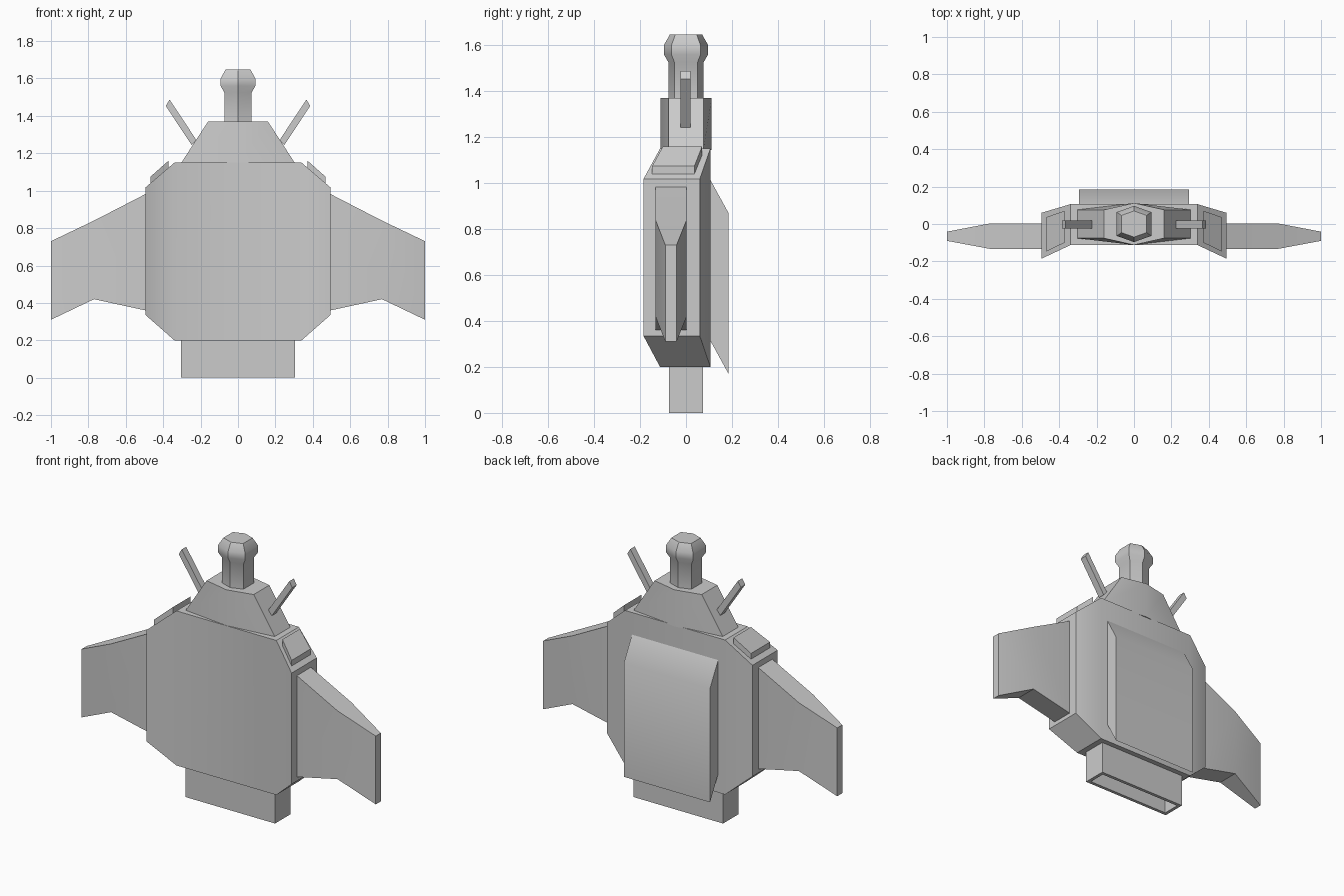
import bpy, bmesh, math

if "Cube" in bpy.data.objects:
    bpy.data.objects.remove(bpy.data.objects["Cube"])


def loft(name, rings, cap_start=True):
    """Skin a row of matching rings into a closed solid."""
    bm = bmesh.new()
    vs = [[bm.verts.new(p) for p in r] for r in rings]
    n = len(vs[0])
    for a, b in zip(vs, vs[1:]):
        for i in range(n):
            j = (i + 1) % n
            bm.faces.new((a[i], a[j], b[j], b[i]))
    if cap_start:
        bm.faces.new(vs[0][::-1])
    bm.faces.new(vs[-1])
    bmesh.ops.recalc_face_normals(bm, faces=bm.faces)
    me = bpy.data.meshes.new(name)
    bm.to_mesh(me)
    bm.free()
    ob = bpy.data.objects.new(name, me)
    bpy.context.collection.objects.link(ob)
    bpy.ops.object.select_all(action='DESELECT')
    ob.select_set(True)
    bpy.context.view_layer.objects.active = ob
    bpy.ops.object.shade_smooth_by_angle(angle=math.radians(30))
    return ob


def xring(x, y0, y1, z0, z1):
    return [(x, y0, z0), (x, y1, z0), (x, y1, z1), (x, y0, z1)]


def zring(hx, hy, z):
    return [(-hx, -hy, z), (hx, -hy, z), (hx, hy, z), (-hx, hy, z)]


def hexring(hx, hy, tip, z):
    return [(-hx, -hy, z), (0, -tip, z), (hx, -hy, z),
            (hx, hy, z), (0, tip, z), (-hx, hy, z)]


# Main hull with chamfered, forward-swept sides
mid, side = (-0.113, 0.106, 0.2, 1.15), (-0.185, 0.06, 0.335, 1.018)
loft("hull", [xring(-0.494, *side), xring(-0.34, *mid),
              xring(0.34, *mid), xring(0.494, *side)])

# Tapered collar on top
loft("collar", [hexring(0.306, 0.076, 0.112, 1.145), hexring(0.16, 0.076, 0.112, 1.37)])

# Neck and turret head
loft("turret", [hexring(s * 0.073, s * 0.05, s * 0.076, z) for s, z in
                [(1, 1.365), (1, 1.525), (1.27, 1.56), (1.27, 1.6), (0.92, 1.647)]])

# Back pack with slanted ends
profile = [(0.1, 0.325), (0.185, 0.17), (0.185, 0.87), (0.1, 1.025)]
loft("back_pack", [[(x, y, z) for y, z in profile] for x in (-0.293, 0.293)])

# Hollow exhaust box, open at the bottom
loft("exhaust", [zring(0.304, 0.074, 0.205), zring(0.304, 0.074, 0),
                 zring(0.284, 0.054, 0), zring(0.284, 0.054, 0.19)])

for s, label in ((-1, "left"), (1, "right")):
    # Wing
    loft(label + "_wing", [xring(s * 0.485, -0.133, 0.003, 0.358, 0.987),
                           xring(s * 0.77, -0.133, 0.003, 0.42, 0.84),
                           xring(s * 1.0, -0.09, -0.041, 0.31, 0.73)])
    # Antenna
    quad = [(0.366, 1.487), (0.386, 1.453), (0.247, 1.243), (0.223, 1.272)]
    loft(label + "_antenna", [[(s * x, y, z) for x, z in quad] for y in (-0.024, 0.019)])
    # Shoulder pad
    loft(label + "_shoulder_pad", [xring(s * 0.372, -0.1, 0.07, 1.118, 1.16),
                                   xring(s * 0.468, -0.147, 0.037, 1.037, 1.075)])
